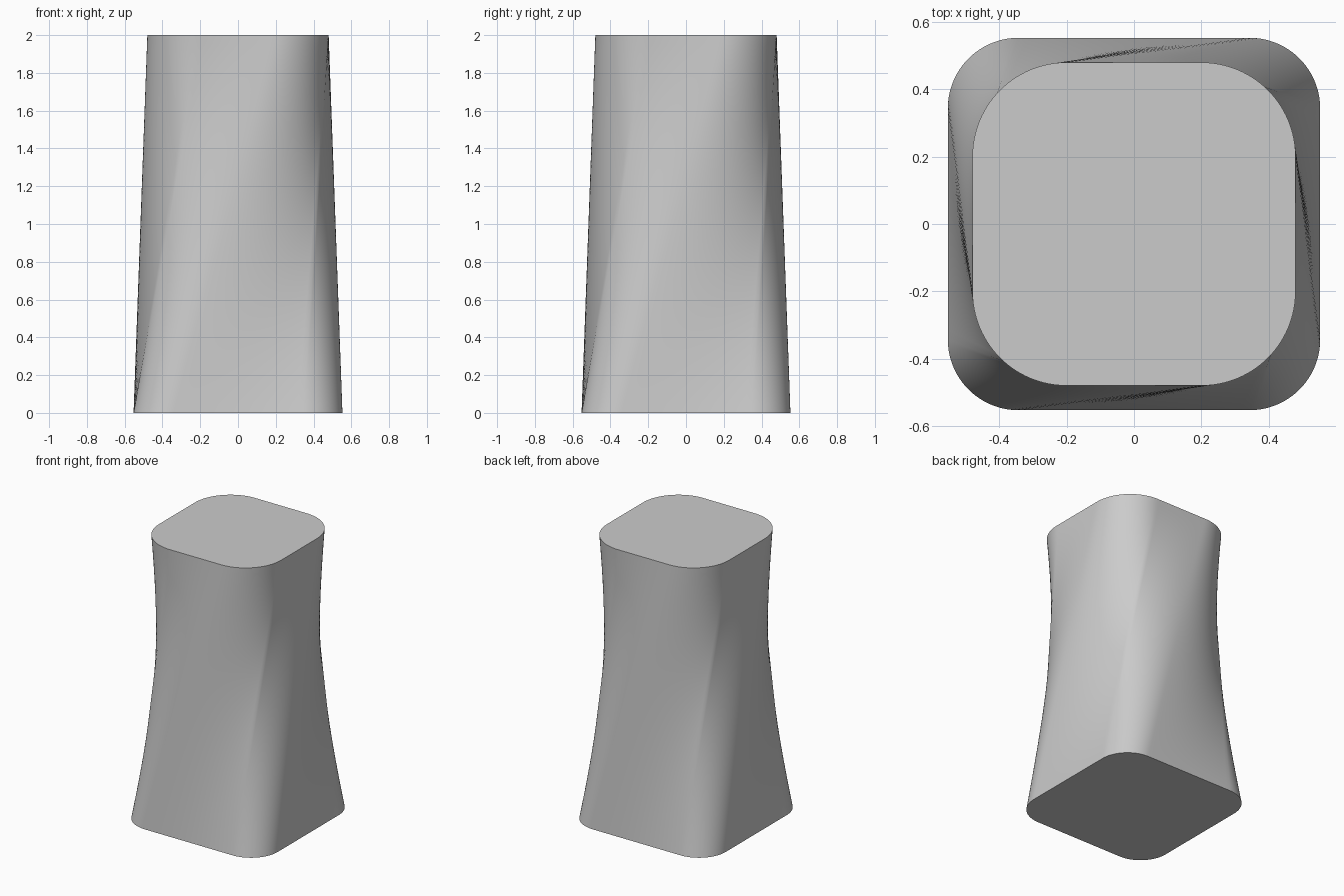
import bpy, bmesh
from math import sin, cos, pi

if "Cube" in bpy.data.objects:
    bpy.data.objects.remove(bpy.data.objects["Cube"])

N = 24        # steps per straight or corner piece
LEVELS = 40   # height steps
HEIGHT = 2.0


def rounded_square(half, radius):
    """Eight pieces of N points: straight, corner, straight, corner..., counter-clockwise."""
    flat = half - radius
    pts = []
    for side in range(4):
        c, s = round(cos(side * pi / 2)), round(sin(side * pi / 2))
        piece = [(-flat + 2 * flat * i / N, -half) for i in range(N)]
        for i in range(N):
            a = -pi / 2 + pi / 2 * i / N
            piece.append((flat + radius * cos(a), -flat + radius * sin(a)))
        pts += [(x * c - y * s, x * s + y * c) for x, y in piece]
    return pts


# Ruled loft: each straight side below runs into a corner above
bottom = rounded_square(0.553, 0.21)
top = rounded_square(0.48, 0.28)
top = top[N:] + top[:N]

bm = bmesh.new()
rings = []
for k in range(LEVELS + 1):
    t = k / LEVELS
    rings.append([bm.verts.new((bx + (tx - bx) * t, by + (ty - by) * t, HEIGHT * t))
                  for (bx, by), (tx, ty) in zip(bottom, top)])

# Side walls
count = len(bottom)
for lower, upper in zip(rings, rings[1:]):
    for i in range(count):
        j = (i + 1) % count
        bm.faces.new((lower[i], lower[j], upper[j], upper[i]))

# End caps
bm.faces.new(rings[0][::-1])
bm.faces.new(rings[-1])

mesh = bpy.data.meshes.new("twisted_pillar")
bm.to_mesh(mesh)
bm.free()
pillar = bpy.data.objects.new("twisted_pillar", mesh)
bpy.context.collection.objects.link(pillar)

# Smooth sides with sharp rims
bpy.context.view_layer.objects.active = pillar
pillar.select_set(True)
bpy.ops.object.shade_smooth_by_angle(angle=pi / 6)
